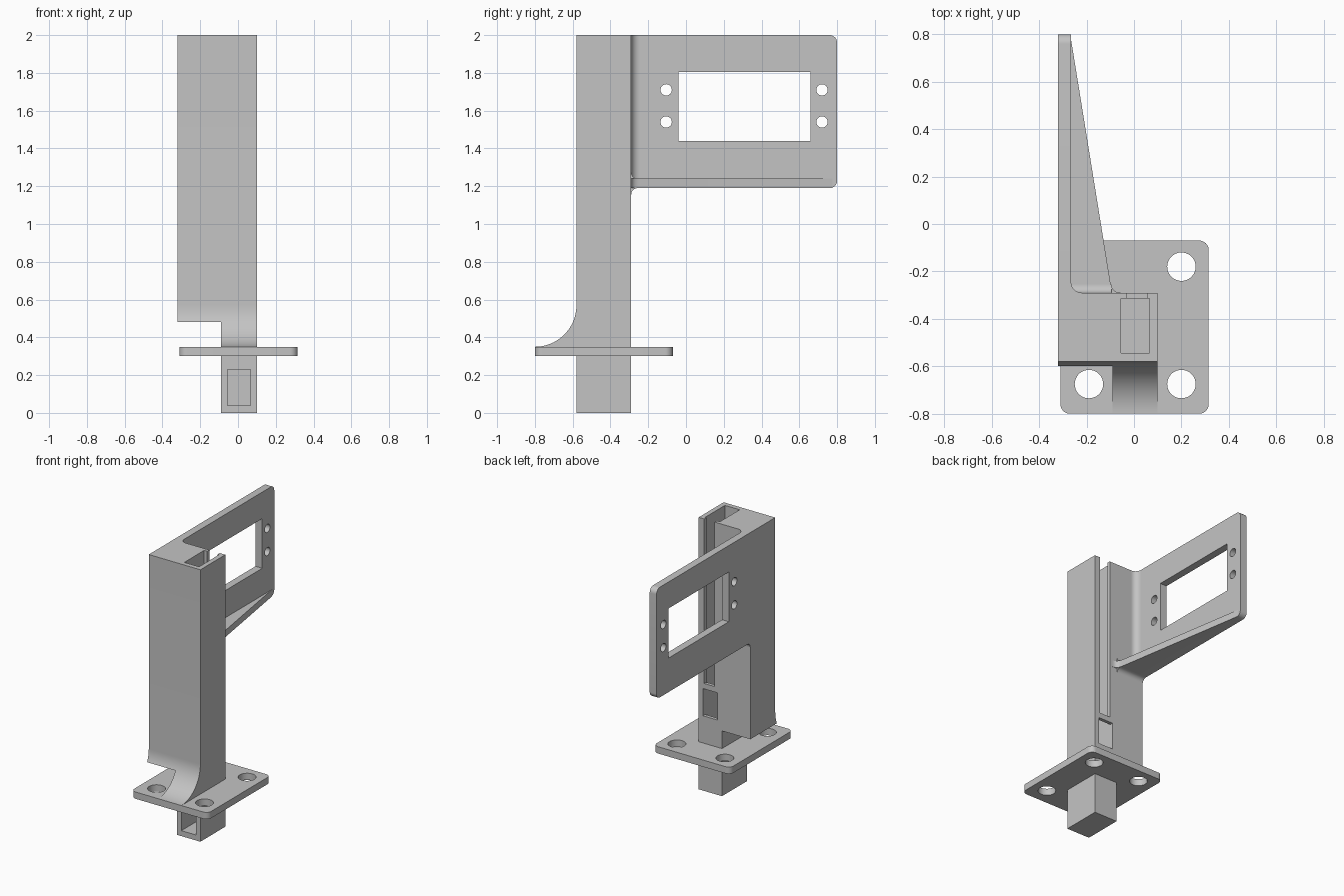
import bpy, bmesh
from math import radians, cos, sin
from mathutils import Vector

if "Cube" in bpy.data.objects:
    bpy.data.objects.remove(bpy.data.objects["Cube"], do_unlink=True)

grey = bpy.data.materials.new("plain grey")
grey.use_nodes = True
colour = (0.55, 0.55, 0.55, 1)
grey.diffuse_color = colour
grey.node_tree.nodes["Principled BSDF"].inputs["Base Color"].default_value = colour


def arc(cx, cy, r, start, end, n=10):
    angles = [radians(start + (end - start) * i / n) for i in range(n + 1)]
    return [(cx + r * cos(a), cy + r * sin(a)) for a in angles]


def prism(name, axis, points, lo, hi):
    """Extrude a 2D outline along one axis."""
    place = {"x": lambda p, h: (h, p[0], p[1]),
             "y": lambda p, h: (p[0], h, p[1]),
             "z": lambda p, h: (p[0], p[1], h)}[axis]
    bm = bmesh.new()
    face = bm.faces.new([bm.verts.new(place(p, lo)) for p in points])
    ext = bmesh.ops.extrude_face_region(bm, geom=[face])
    moved = [v for v in ext["geom"] if isinstance(v, bmesh.types.BMVert)]
    bmesh.ops.translate(bm, verts=moved, vec=Vector(place((0, 0), hi - lo)))
    bmesh.ops.recalc_face_normals(bm, faces=bm.faces)
    mesh = bpy.data.meshes.new(name)
    bm.to_mesh(mesh)
    bm.free()
    mesh.materials.append(grey)
    ob = bpy.data.objects.new(name, mesh)
    bpy.context.collection.objects.link(ob)
    return ob


def block(name, x0, x1, y0, y1, z0, z1):
    return prism(name, "z", [(x0, y0), (x1, y0), (x1, y1), (x0, y1)], z0, z1)


def cut(target, *cutters):
    bpy.context.view_layer.objects.active = target
    for c in cutters:
        mod = target.modifiers.new("cut", "BOOLEAN")
        mod.operation, mod.solver, mod.object = "DIFFERENCE", "EXACT", c
        bpy.ops.object.modifier_apply(modifier=mod.name)
        bpy.data.objects.remove(c, do_unlink=True)


LEFT, RIGHT, FRONT, BACK = -0.32, 0.10, -0.58, -0.29
ARM, SHELF = -0.265, 1.24


def cavity():
    return block("cavity", -0.055, 0.065, -0.545, -0.315, 0.04, 2.1)


# Column with the swept front foot, hollowed from the top
side = [(FRONT, 0), (BACK, 0), (BACK, 2), (FRONT, 2)]
side += arc(-0.80, 0.57, 0.22, 0, -90, 20) + [(-0.80, 0.32), (FRONT, 0.32)]
column = prism("column", "x", side, LEFT, RIGHT)
cut(column,
    block("undercut", -0.5, -0.09, -1, 0, -0.1, 0.48),
    cavity(),
    block("cable_slot", -0.03, 0.055, -0.35, -0.2, 0.79, 2.2),
    block("back_window", -0.055, 0.065, -0.35, -0.2, 0.55, 0.75),
    block("front_window", -0.055, 0.065, -0.7, -0.5, 0.04, 0.23))

# Mounting flange with four screw holes
x0, x1, y0, y1, r = -0.31, 0.315, -0.80, -0.07, 0.04
outline = (arc(x1 - r, y1 - r, r, 0, 90) + arc(x0 + r, y1 - r, r, 90, 180)
           + arc(x0 + r, y0 + r, r, 180, 270) + arc(x1 - r, y0 + r, r, 270, 360))
flange = prism("mounting_flange", "z", outline, 0.30, 0.35)
cut(flange, cavity(), *[prism("screw_hole", "z", arc(x, y, 0.06, 0, 350, 35), 0.2, 0.5)
                        for x in (-0.19, 0.20) for y in (-0.675, -0.18)])

# Upright bracket plate with a rectangular opening and screw holes
outline = ([(BACK, 2)] + arc(0.76, 1.96, 0.04, 90, 0) + arc(0.76, 1.23, 0.04, 0, -90)
           + arc(-0.255, 1.155, 0.035, 90, 180))
plate = prism("bracket_plate", "x", outline, LEFT, ARM)
cut(plate, block("opening", -0.5, 0, -0.04, 0.66, 1.44, 1.805),
    *[prism("small_hole", "x", arc(y, z, 0.03, 0, 345, 23), -0.5, 0)
      for y in (-0.105, 0.72) for z in (1.54, 1.71)])

# Tapered shelf under the plate, flaring into the column
flare = []
for i in range(9):
    t = i / 8
    a, b, c = Vector((-0.055, BACK)), Vector((-0.093, BACK)), Vector((-0.10, -0.245))
    flare.append(tuple(a * (1 - t) ** 2 + b * 2 * t * (1 - t) + c * t ** 2))
shelf = prism("bracket_shelf", "z", [(ARM, BACK)] + flare + [(ARM, 0.775)], 1.19, SHELF)

# Fillets where the bracket meets the column
parts = [column, flange, plate, shelf]
parts.append(prism("corner_fillet", "z",
                   [(ARM, BACK)] + arc(ARM + 0.045, BACK + 0.045, 0.045, 270, 180), SHELF, 2))
parts.append(prism("shelf_top_fillet", "x",
                   [(BACK, SHELF)] + arc(BACK + 0.035, SHELF + 0.035, 0.035, 270, 180), ARM, -0.095))
parts.append(prism("shelf_under_fillet", "x",
                   [(BACK, 1.19)] + arc(BACK + 0.035, 1.155, 0.035, 90, 180), ARM, -0.095))

# Smooth the curved faces and keep the hard edges
bpy.ops.object.select_all(action="DESELECT")
for ob in parts:
    ob.select_set(True)
bpy.context.view_layer.objects.active = column
bpy.ops.object.shade_smooth_by_angle(angle=radians(30))
